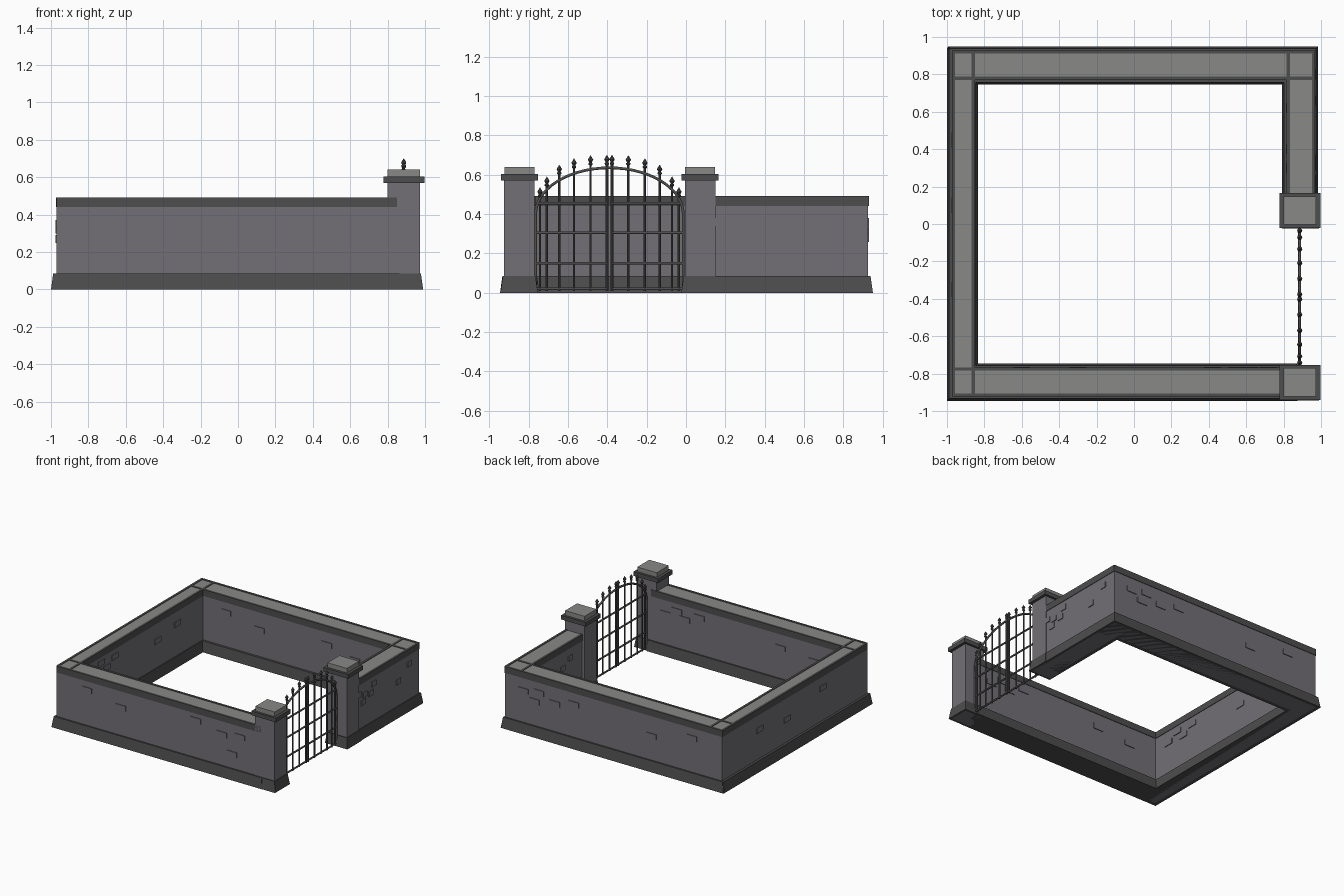
import bpy, bmesh, math

if "Cube" in bpy.data.objects:
    bpy.data.objects.remove(bpy.data.objects["Cube"])

def material(name, c):
    m = bpy.data.materials.new(name)
    m.diffuse_color = (*c, 1)
    m.use_nodes = True
    m.node_tree.nodes["Principled BSDF"].inputs["Base Color"].default_value = m.diffuse_color
    return m

STONE = material("stone", (0.17, 0.16, 0.18))
TRIM = material("dark_trim", (0.075, 0.075, 0.075))
CAP = material("cap_stone", (0.25, 0.25, 0.24))
IRON = material("iron", (0.08, 0.08, 0.08))

def finish(name, bm, mat):
    bmesh.ops.recalc_face_normals(bm, faces=bm.faces)
    me = bpy.data.meshes.new(name)
    bm.to_mesh(me)
    bm.free()
    me.materials.append(mat)
    ob = bpy.data.objects.new(name, me)
    bpy.context.collection.objects.link(ob)
    return ob

def add_box(bm, x0, x1, y0, y1, z0, z1, inset=0.0):
    """Box whose top is pulled in by inset on every side."""
    i = inset
    lo = [bm.verts.new(p) for p in ((x0, y0, z0), (x1, y0, z0), (x1, y1, z0), (x0, y1, z0))]
    hi = [bm.verts.new(p) for p in ((x0+i, y0+i, z1), (x1-i, y0+i, z1), (x1-i, y1-i, z1), (x0+i, y1-i, z1))]
    bm.faces.new(lo)
    bm.faces.new(hi)
    for k in range(4):
        j = (k + 1) % 4
        bm.faces.new((lo[k], lo[j], hi[j], hi[k]))

def box(name, mat, *a):
    bm = bmesh.new()
    add_box(bm, *a)
    return finish(name, bm, mat)

# Walls: body rectangle, plinth rectangle, running axis
walls = {
    "left_wall":  ((-0.97, -0.855, -0.915, 0.925), (-1.0, -0.835, -0.945, 0.945), "y"),
    "back_wall":  ((-0.97, 0.965, 0.775, 0.925), (-0.995, 0.985, 0.745, 0.95), "x"),
    "right_wall": ((0.82, 0.965, 0.10, 0.925), (0.79, 0.985, 0.10, 0.945), "y"),
    "front_wall": ((-0.97, 0.85, -0.92, -0.77), (-0.995, 0.875, -0.945, -0.745), "x"),
}
E = 0.014
for name, (b, p, axis) in walls.items():
    x0, x1, y0, y1 = b
    box(name, STONE, *b, 0.0, 0.45)
    box(name + "_plinth", TRIM, *p, 0.0, 0.085, 0.012)
    box(name + "_coping", CAP, *b, 0.44, 0.488)
    # dark edging along both sides of the coping
    bm = bmesh.new()
    if axis == "x":
        add_box(bm, x0, x1, y0 - 0.004, y0 + E, 0.44, 0.492)
        add_box(bm, x0, x1, y1 - E, y1 + 0.004, 0.44, 0.492)
    else:
        add_box(bm, x0 - 0.004, x0 + E, y0, y1, 0.44, 0.492)
        add_box(bm, x1 - E, x1 + 0.004, y0, y1, 0.44, 0.492)
    finish(name + "_coping_edge", bm, TRIM)

# Raised bricks: (position along wall, height) on each wall face
W, H, D = 0.045, 0.021, 0.006
bricks = {
    "front_outer": ("x", -0.92, [(-0.70, .37), (-.40, .31), (.27, .385), (.50, .335), (.66, .355), (.59, .2)]),
    "front_inner": ("x", -0.77, [(.72, .33), (.62, .38), (.55, .33), (.42, .38), (-.3, .33), (-.6, .3)]),
    "back_outer":  ("x", 0.925, [(.80, .34), (.70, .28), (.66, .36), (.52, .31), (.35, .35), (-.34, .28), (-.70, .36)]),
    "back_inner":  ("x", 0.775, [(-.65, .36), (-.35, .3), (.25, .34), (.5, .28)]),
    "left_outer":  ("y", -0.97, [(.45, .32), (.1, .27), (-.35, .35)]),
    "left_inner":  ("y", -0.855, [(-.62, .34), (-.52, .39), (-.45, .33), (-.35, .38), (.2, .3), (.45, .34)]),
    "right_outer": ("y", 0.965, [(.345, .385), (.235, .34), (.215, .285), (.31, .32), (.80, .37), (.66, .28), (.16, .36)]),
    "right_inner": ("y", 0.82, [(.3, .36), (.4, .31), (.62, .35)]),
}
for name, (axis, f, spots) in bricks.items():
    bm = bmesh.new()
    for n, (u, z) in enumerate(spots):
        w = W if axis == "x" else W * (0.6 if f > 0 else 0.9)
        if axis == "x":
            add_box(bm, u - w, u + w, f - D, f + D, z - H, z + H)
        else:
            add_box(bm, f - D, f + D, u - w, u + w, z - H, z + H)
    finish(name + "_bricks", bm, STONE)

# Gate posts
for name, cy in (("front_gate_post", -0.847), ("rear_gate_post", 0.072)):
    box(name, STONE, 0.80, 0.973, cy - 0.077, cy + 0.077, 0.0, 0.58)
    box(name + "_plinth", TRIM, 0.79, 0.99, cy - 0.096, cy + 0.094, 0.0, 0.085, 0.012)
    box(name + "_cap_slab", TRIM, 0.777, 0.996, cy - 0.094, cy + 0.094, 0.57, 0.603)
    box(name + "_cap_top", CAP, 0.80, 0.973, cy - 0.076, cy + 0.076, 0.60, 0.64)

# Iron gate: two mirrored leaves
GX, GY, R = 0.886, -0.389, 0.006

def arch_z(o):
    return 0.40 + 0.235 * math.sqrt(max(0.0, 1 - (o / 0.375) ** 2))

def lathe(bm, y, profile, n=8):
    rings = [[bm.verts.new((GX + r * math.cos(2 * math.pi * k / n), y + r * math.sin(2 * math.pi * k / n), z))
              for k in range(n)] for r, z in profile]
    for a, b in zip(rings, rings[1:]):
        for k in range(n):
            j = (k + 1) % n
            bm.faces.new((a[k], a[j], b[j], b[k]))
    bm.faces.new(rings[0])
    bm.faces.new(rings[-1])

def tube(name, pts, r):
    cu = bpy.data.curves.new(name, "CURVE")
    cu.dimensions = "3D"
    cu.bevel_depth = r
    cu.bevel_resolution = 1
    cu.use_fill_caps = True
    sp = cu.splines.new("POLY")
    sp.points.add(len(pts) - 1)
    for q, (y, z) in zip(sp.points, pts):
        q.co = (GX, y, z, 1)
    cu.materials.append(IRON)
    bpy.context.collection.objects.link(bpy.data.objects.new(name, cu))

bars = [(0.013, 0.70), (0.096, 0.698), (0.18, 0.682), (0.255, 0.65), (0.318, 0.59), (0.353, 0.535)]
for side, s in (("front", -1), ("rear", 1)):
    # upright bars, each ending in a spear finial
    bm = bmesh.new()
    for o, t in bars:
        r = 0.008 if o < 0.05 else R
        lathe(bm, GY + s * o, [(r, 0.01), (r, t - 0.05), (0.011, t - 0.046), (0.011, t - 0.04),
                               (0.006, t - 0.036), (0.014, t - 0.022), (0.001, t)])
    finish(side + "_gate_bars", bm, IRON)
    # arched frame with hinge stile
    arc = [(GY + s * 0.375, 0.01)]
    for k in range(15):
        o = 0.375 * math.cos(k / 14 * math.pi / 2)
        arc.append((GY + s * o, arch_z(o)))
    tube(side + "_gate_arch", arc, 0.008)
    # horizontal rails
    for k, z in enumerate((0.02, 0.15, 0.305, 0.455)):
        e = 0.364 if z > 0.4 else 0.375
        tube(f"{side}_gate_rail_{k}", [(GY + s * 0.013, z), (GY + s * e, z)], 0.007)
